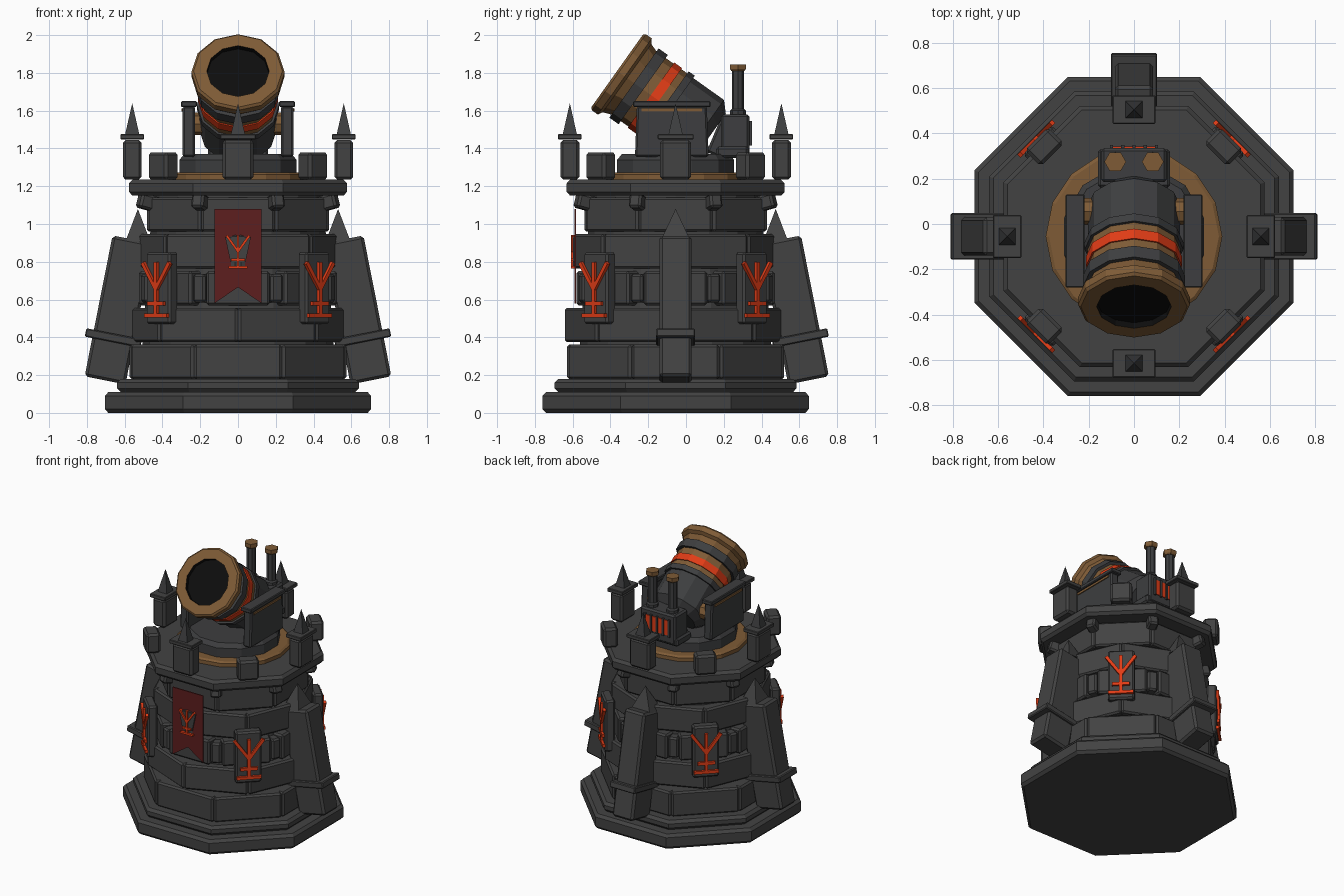
import bpy, bmesh, math
from mathutils import Matrix

cube = bpy.data.objects.get("Cube")
if cube:
    bpy.data.objects.remove(cube, do_unlink=True)


def material(name, rgb):
    m = bpy.data.materials.new(name)
    m.use_nodes = True
    m.diffuse_color = (*rgb, 1)
    bsdf = m.node_tree.nodes["Principled BSDF"]
    bsdf.inputs["Base Color"].default_value = (*rgb, 1)
    bsdf.inputs["Roughness"].default_value = 0.8
    return m


STONE = material("dark stone", (0.055, 0.055, 0.055))
IRON = material("dark iron", (0.047, 0.048, 0.05))
BRASS = material("brass", (0.21, 0.105, 0.037))
EMBER = material("ember orange", (0.75, 0.045, 0.008))
CLOTH = material("deep red cloth", (0.11, 0.013, 0.013))
BLACK = material("bore black", (0.004, 0.004, 0.004))

# Everything is laid out around the tower axis; local -y points outward
AXIS = Matrix.Translation((0, -0.055, 0))
OCT = math.radians(22.5)
SIDES = [math.radians(a) for a in (90, 180, 270)]
FACES = [math.radians(45 * i) for i in range(8)]
DIAGONALS = FACES[1::2]
CARDINALS = FACES[0::2]


def rot(angle, axis):
    return Matrix.Rotation(angle, 4, axis)


def finish(name, bm, mats, matrix):
    bmesh.ops.recalc_face_normals(bm, faces=bm.faces)
    mesh = bpy.data.meshes.new(name)
    bm.to_mesh(mesh)
    bm.free()
    for m in mats:
        mesh.materials.append(m)
    ob = bpy.data.objects.new(name, mesh)
    ob.matrix_world = AXIS @ matrix
    bpy.context.collection.objects.link(ob)
    return ob


def box(name, size, loc, mat, turn=0, tilt=0, roll=0, bevel=0.012, top=(1, 1)):
    """Box, optionally tapered to the top, turned about the tower axis."""
    bm = bmesh.new()
    bmesh.ops.create_cube(bm, size=1)
    for v in bm.verts:
        if v.co.z > 0:
            v.co.x *= top[0]
            v.co.y *= top[1]
        v.co = [c * s for c, s in zip(v.co, size)]
    bmesh.ops.remove_doubles(bm, verts=bm.verts, dist=1e-5)
    if bevel:
        bmesh.ops.bevel(bm, geom=bm.edges[:], offset=bevel, segments=1, affect='EDGES')
    matrix = rot(turn, 'Z') @ Matrix.Translation(loc) @ rot(tilt, 'X') @ rot(roll, 'Y')
    return finish(name, bm, [mat], matrix)


def lathe(name, profile, sides, mats, matrix=Matrix(), phase=0, bands=None):
    """Spin (radius, z) points into a closed faceted solid; bands pick materials."""
    bm = bmesh.new()
    rings = []
    for r, z in profile:
        angles = [phase + math.tau * i / sides for i in range(sides)]
        rings.append([bm.verts.new((r * math.cos(a), r * math.sin(a), z)) for a in angles])
    for k in range(len(rings) - 1):
        lo, hi = rings[k], rings[k + 1]
        for i in range(sides):
            j = (i + 1) % sides
            f = bm.faces.new((lo[i], lo[j], hi[j], hi[i]))
            f.material_index = bands[k] if bands else 0
    for ring, band in ((rings[0], 0), (rings[-1], -1)):
        f = bm.faces.new(ring)
        f.material_index = bands[band] if bands else 0
    return finish(name, bm, mats, matrix)


def octagon(name, apothem, z0, z1, chamfer=0.02):
    r = apothem / math.cos(OCT)
    c = chamfer
    lathe(name, [(r - c, z0), (r, z0 + c), (r, z1 - c), (r - c, z1)], 8, [STONE], phase=OCT)


def rune(name, turn, radius, z, scale):
    """Branching sign made of thin bars."""
    strokes = [(0, -.145, 0, .145), (0, 0, .1, .14), (0, 0, -.1, .14),
               (-.06, -.075, .06, -.075), (-.085, -.14, .085, -.14)]
    for x0, z0, x1, z1 in strokes:
        dx, dz = x1 - x0, z1 - z0
        box(name, (0.022 * scale, 0.02, math.hypot(dx, dz) * scale),
            ((x0 + x1) / 2 * scale, -radius, z + (z0 + z1) / 2 * scale),
            EMBER, turn, roll=math.atan2(dx, dz), bevel=0)


# Stepped base, core and deck
octagon("base_plinth", 0.705, 0, 0.11)
octagon("base_step", 0.64, 0.11, 0.18)
lathe("tower_core", [(0.52, 0.17), (0.45, 1.16)], 16, [STONE])
octagon("deck", 0.577, 1.15, 1.235)

# Staggered courses of masonry
courses = [(0.575, 0), (0.548, OCT), (0.525, 0), (0.508, OCT), (0.483, 0)]
for row, (apothem, shift) in enumerate(courses):
    z = 0.27 + 0.195 * row
    narrow = 0.1 if row == 2 else 0.012
    width = 2 * apothem * math.tan(OCT) - narrow
    for a in FACES:
        box("wall_block", (width, 0.14, 0.182), (0, 0.07 - apothem, z), STONE, a + shift)
        if row == 2:
            box("filler_block", (0.07, 0.1, 0.15), (0, -0.495, z), STONE, a + OCT)

# Corbels under the deck
for a in FACES:
    box("corbel", (0.07, 0.14, 0.08), (0, -0.5, 1.11), STONE, a + OCT, tilt=-0.25)

# Leaning buttresses on the sides and back
LEAN = math.radians(-11.2)
for a in SIDES:
    box("buttress", (0.17, 0.22, 0.76), (0, -0.63, 0.545), STONE, a, LEAN, bevel=0.015)
    box("buttress_band", (0.205, 0.3, 0.045), (0, -0.66, 0.397), STONE, a, LEAN, bevel=0.006)
    box("buttress_spike", (0.16, 0.13, 0.17), (0, -0.53, 0.995), STONE, a, bevel=0, top=(0, 0))

# Sign plates and merlons on the diagonals
for a in DIAGONALS:
    box("sign_plate", (0.18, 0.07, 0.38), (0, -0.568, 0.66), STONE, a)
    rune("sign_bar", a, 0.61, 0.655, 1)
    box("merlon", (0.145, 0.1, 0.145), (0, -0.56, 1.307), STONE, a, bevel=0.015)

# Spiked posts around the deck
for a in CARDINALS:
    box("deck_post", (0.165, 0.1, 0.21), (0, -0.56, 1.34), STONE, a, bevel=0.015)
    box("post_cap", (0.19, 0.125, 0.028), (0, -0.56, 1.462), STONE, a, bevel=0.004)
    box("post_spike", (0.075, 0.075, 0.165), (0, -0.56, 1.557), IRON, a, bevel=0, top=(0, 0))

# Swallow-tailed banner
bm = bmesh.new()
outline = [(-.125, 1.08), (-.125, .58), (0, .665), (.125, .58), (.125, 1.08)]
cloth = bm.faces.new([bm.verts.new((x, -0.535, z)) for x, z in outline])
ext = bmesh.ops.extrude_face_region(bm, geom=[cloth])["geom"]
bmesh.ops.translate(bm, vec=(0, 0.008, 0), verts=[g for g in ext if isinstance(g, bmesh.types.BMVert)])
finish("banner", bm, [CLOTH], Matrix())
box("banner_badge", (0.08, 0.009, 0.13), (0, -0.539, 0.865), STONE, bevel=0, top=(1.7, 1))
rune("banner_sign_bar", 0, 0.545, 0.855, 0.6)

# Turntable
lathe("turntable_ring", [(0.39, 1.235), (0.39, 1.262), (0.375, 1.272)], 16, [BRASS])
lathe("turntable", [(0.32, 1.27), (0.32, 1.34), (0.295, 1.37)], 12, [IRON], phase=math.radians(15))

# Gun carriage
for s in (-1, 1):
    box("carriage_cheek", (0.065, 0.39, 0.27), (s * 0.26, -0.02, 1.49), IRON, bevel=0.01, top=(1, 0.95))
    box("cheek_cap", (0.085, 0.41, 0.03), (s * 0.26, -0.02, 1.635), IRON, bevel=0.005)
    box("cheek_trim", (0.009, 0.32, 0.016), (s * 0.295, -0.02, 1.603), BRASS, bevel=0)
    lathe("trunnion", [(0.06, 0.18), (0.06, 0.24)], 8, [BRASS],
          Matrix.Translation((0, 0.11, 1.53)) @ rot(s * math.pi / 2, 'Y'))

# Mortar barrel: (radius, distance behind muzzle, material of the next band)
barrel = [(0.165, 0.03, 2), (0.165, 0, 0), (0.235, 0, 0), (0.247, 0.012, 0), (0.247, 0.05, 0),
          (0.222, 0.065, 0), (0.205, 0.11, 1), (0.225, 0.11, 1), (0.225, 0.17, 1),
          (0.205, 0.17, 0), (0.205, 0.22, 3), (0.212, 0.22, 3), (0.212, 0.272, 3),
          (0.205, 0.272, 0), (0.205, 0.31, 1), (0.218, 0.31, 1), (0.218, 0.35, 1),
          (0.203, 0.35, 1), (0.203, 0.55, 1), (0.15, 0.6, 1)]
lathe("mortar_barrel", [(r, -t) for r, t, _ in barrel], 12, [BRASS, IRON, BLACK, EMBER],
      Matrix.Translation((0, -0.31, 1.81)) @ rot(math.radians(54.6), 'X'),
      bands=[b for _, _, b in barrel])

# Firebox with glowing grate and twin chimneys
box("firebox", (0.29, 0.15, 0.22), (0, 0.315, 1.47), IRON)
box("firebox_base", (0.32, 0.17, 0.06), (0, 0.3, 1.38), IRON)
box("firebox_brace", (0.2, 0.07, 0.2), (0, 0.235, 1.46), IRON, tilt=-0.4)
box("grate_glow", (0.2, 0.009, 0.11), (0, 0.392, 1.48), EMBER, bevel=0)
for i in range(5):
    box("grate_bar", (0.014, 0.016, 0.13), (-0.1 + 0.05 * i, 0.396, 1.48), IRON, bevel=0)
for s in (-1, 1):
    at = Matrix.Translation((s * 0.083, 0.33, 0))
    lathe("chimney", [(0.042, 1.56), (0.042, 1.6), (0.032, 1.61), (0.032, 1.82)], 8, [IRON], at)
    lathe("chimney_cap", [(0.04, 1.81), (0.048, 1.82), (0.048, 1.845)], 6, [BRASS], at)
